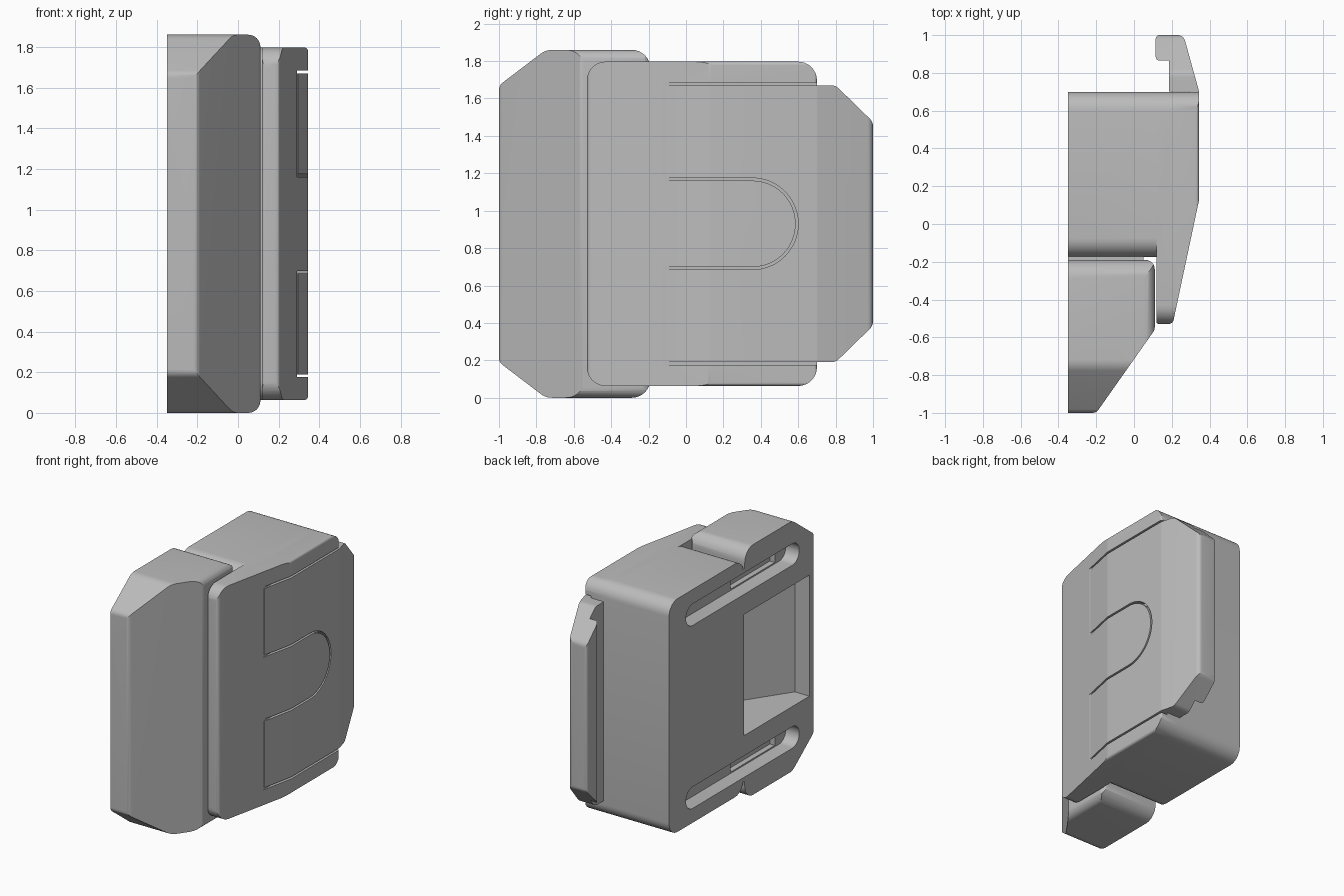
import bpy, bmesh, math
from mathutils import Vector

cube = bpy.data.objects.get("Cube")
if cube:
    bpy.data.objects.remove(cube, do_unlink=True)

grey = bpy.data.materials.new("plain grey")
grey.use_nodes = True
grey.diffuse_color = (0.5, 0.5, 0.5, 1)
grey.node_tree.nodes["Principled BSDF"].inputs["Base Color"].default_value = (0.5, 0.5, 0.5, 1)

MID = 0.93          # mirror height
BACK = -0.35        # flat mounting side


def rounded(points, steps=8):
    """Outline from (a, b) or (a, b, radius) corners."""
    out = []
    n = len(points)
    for i, pt in enumerate(points):
        p = Vector(pt[:2])
        r = pt[2] if len(pt) > 2 else 0
        if r == 0:
            out.append(p)
            continue
        u = (Vector(points[i - 1][:2]) - p).normalized()
        v = (Vector(points[(i + 1) % n][:2]) - p).normalized()
        half = u.angle(v) / 2
        t = r / math.tan(half)
        c = p + (u + v).normalized() * (r / math.sin(half))
        a, b = (p + u * t - c).normalized(), (p + v * t - c).normalized()
        out += [c + a.slerp(b, k / steps).normalized() * r for k in range(steps + 1)]
    return out


def extrude(name, outline, axis, lo, hi):
    """Prism from an outline in the plane across the given axis."""
    place = {"x": lambda a, b, d: (d, a, b),
             "y": lambda a, b, d: (a, d, b),
             "z": lambda a, b, d: (a, b, d)}[axis]
    bm = bmesh.new()
    rings = [[bm.verts.new(place(p[0], p[1], d)) for p in outline] for d in (lo, hi)]
    n = len(outline)
    bm.faces.new(rings[0])
    bm.faces.new(rings[1])
    for i in range(n):
        j = (i + 1) % n
        bm.faces.new((rings[0][i], rings[0][j], rings[1][j], rings[1][i]))
    bmesh.ops.recalc_face_normals(bm, faces=bm.faces)
    mesh = bpy.data.meshes.new(name)
    bm.to_mesh(mesh)
    bm.free()
    mesh.materials.append(grey)
    ob = bpy.data.objects.new(name, mesh)
    bpy.context.collection.objects.link(ob)
    return ob


def combine(ob, other, operation):
    """Apply a boolean and remove the second object."""
    mod = ob.modifiers.new("combine", "BOOLEAN")
    mod.operation, mod.object, mod.solver = operation, other, "EXACT"
    bpy.context.view_layer.objects.active = ob
    bpy.ops.object.modifier_apply(modifier=mod.name)
    bpy.data.objects.remove(other, do_unlink=True)


def solid(name, side, top, front=None):
    """Intersection of side, top and front outlines."""
    ob = extrude(name, side, "x", -2, 2)
    combine(ob, extrude("top_cut", top, "z", -1, 3), "INTERSECT")
    if front:
        combine(ob, extrude("front_cut", front, "y", -2, 2), "INTERSECT")
    return ob


def box(name, x, y, z):
    return extrude(name, [(x[0], y[0]), (x[1], y[0]), (x[1], y[1]), (x[0], y[1])], "z", *z)


def mirrored(points):
    """Add the copy of a lower outline above the mid height."""
    return points + [(p[0], 2 * MID - p[1], *p[2:]) for p in reversed(points)]


# Front block with sloped side and chamfered ends
housing = solid(
    "housing",
    rounded(mirrored([(-0.19, 0, 0.1), (-0.75, 0, 0.1), (-1, 0.19, 0.05)])),
    rounded([(BACK, -1), (-0.2, -1, 0.04), (0.11, -0.56, 0.05), (0.11, -0.19, 0.05), (BACK, -0.19)]),
    rounded(mirrored([(BACK, 0), (0.11, 0, 0.06)])))

# Rear block
rear_block = solid(
    "rear_block",
    rounded(mirrored([(-0.175, 0.063, 0.1), (0.7, 0.063, 0.1)])),
    [(BACK, -0.175), (0.2, -0.175), (0.2, 0.7), (BACK, 0.7)])

# Side plate reaching forward over the front block
side_plate = solid(
    "side_plate",
    rounded(mirrored([(-0.53, 0.063, 0.1), (0.7, 0.063, 0.1)])),
    rounded([(0.118, -0.53, 0.015), (0.205, -0.53, 0.03), (0.345, 0.13, 0.1),
             (0.345, 0.7, 0.015), (0.118, 0.7)]),
    rounded(mirrored([(0.1, 0.063), (0.345, 0.063, 0.02)])))
combine(rear_block, side_plate, "UNION")

# Web joining the two blocks
combine(housing, box("web", (BACK, 0.05), (-0.25, -0.1), (0.14, 1.72)), "UNION")
combine(housing, rear_block, "UNION")

# Pocket in the flat side, following the slope
pocket = extrude("pocket", [(-0.5, -0.95), (-0.23, -0.95), (0.05, -0.535), (0.05, -0.18), (-0.5, -0.18)],
                 "z", 0.48, 1.38)
combine(housing, pocket, "DIFFERENCE")

# Two long strap slots, deeper toward the front
for z in (0.25, 2 * MID - 0.25):
    ends = [(-0.83, z - 0.08, 0.079), (0.5, z - 0.08, 0.079),
            (0.5, z + 0.08, 0.079), (-0.83, z + 0.08, 0.079)]
    combine(housing, extrude("slot", rounded(ends), "x", -0.5, -0.24), "DIFFERENCE")
    combine(housing, box("slot_step", (-0.3, -0.2), (-0.7, -0.18), (z - 0.07, z + 0.07)), "DIFFERENCE")


def latch_outline(gap):
    """Latch shape around a round tongue; gap widens it."""
    r = 0.245 - gap
    arc = [(0.355 + r * math.cos(a), MID + r * math.sin(a))
           for a in (math.pi * (0.5 - k / 24) for k in range(25))]
    y = -0.11 - gap
    lower = rounded([(y, MID - r), (y, 0.19 - gap), (0.8, 0.19 - gap, 0.06), (1, 0.385 - gap, 0.06),
                     (1, 1.475 + gap, 0.06), (0.8, 1.67 + gap, 0.06), (y, 1.67 + gap), (y, MID + r)])
    return lower + arc


# Recess with a thin gap around the latch
combine(housing, extrude("latch_recess", latch_outline(0.014), "x", 0.29, 0.5), "DIFFERENCE")

# Latch with hooked rear end
latch = solid(
    "latch",
    latch_outline(0),
    rounded([(0.291, -0.125), (0.345, 0.13, 0.1), (0.345, 0.7, 0.04), (0.262, 1, 0.04),
             (0.115, 1, 0.02), (0.115, 0.865, 0.02), (0.185, 0.865), (0.185, 0.702), (0.291, 0.702)]))

for ob in (housing, latch):
    bpy.ops.object.select_all(action="DESELECT")
    ob.select_set(True)
    bpy.context.view_layer.objects.active = ob
    bpy.ops.object.shade_smooth_by_angle(angle=math.radians(30))
